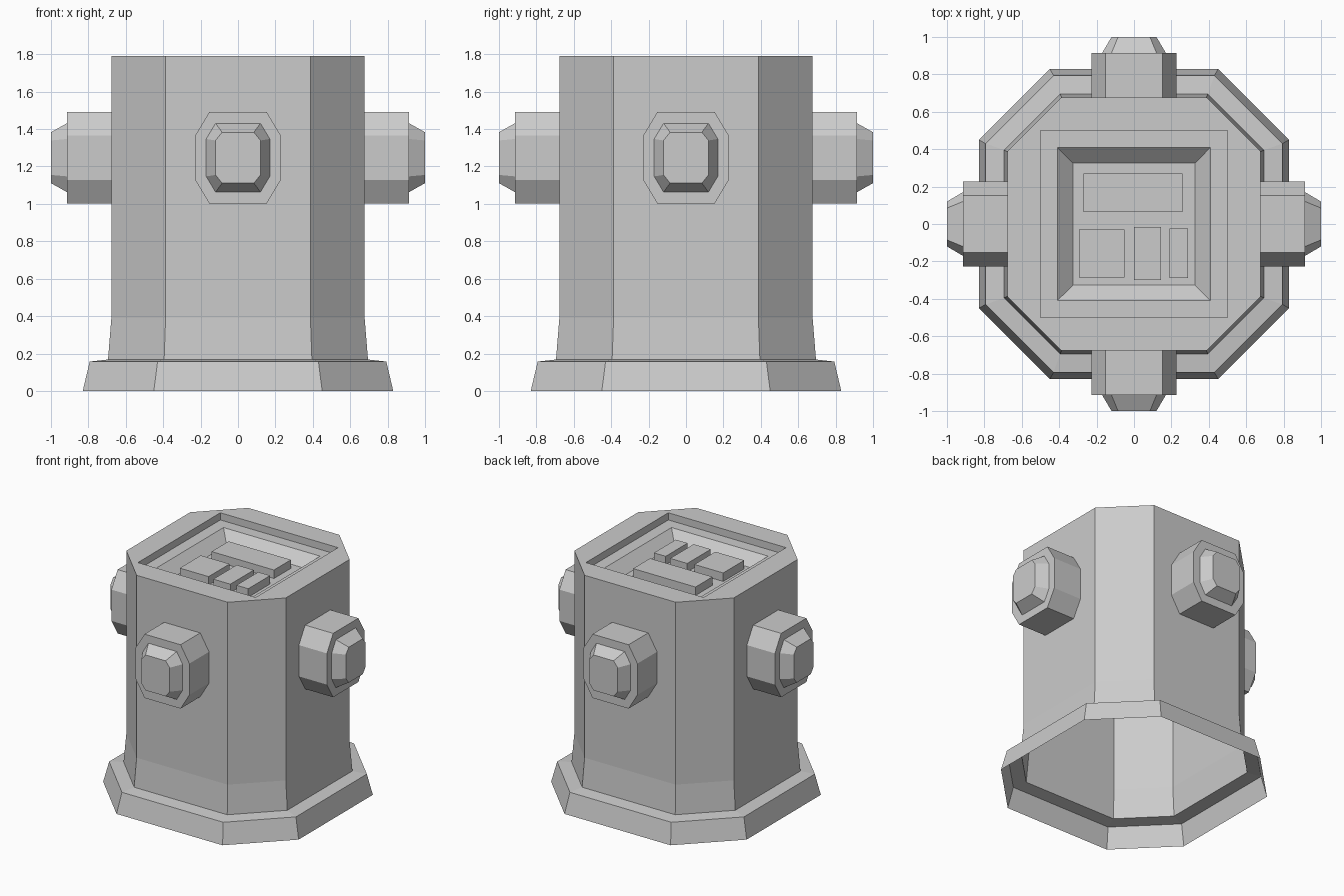
import bpy, bmesh
from math import radians
from mathutils import Matrix, Vector

if "Cube" in bpy.data.objects:
    bpy.data.objects.remove(bpy.data.objects["Cube"])


def octagon(hx, cx, hy, cy):
    """Counter-clockwise chamfered rectangle: half sizes h, half flat lengths c."""
    return [(cx, -hy), (hx, -cy), (hx, cy), (cx, hy),
            (-cx, hy), (-hx, cy), (-hx, -cy), (-cx, -hy)]


def loft(name, rings, cap=True, matrix=Matrix()):
    """Skin a stack of equal-length rings and optionally close the last one."""
    bm = bmesh.new()
    loops = [[bm.verts.new(matrix @ Vector(p)) for p in r] for r in rings]
    for a, b in zip(loops, loops[1:]):
        for i in range(len(a)):
            j = (i + 1) % len(a)
            bm.faces.new((a[i], a[j], b[j], b[i]))
    if cap:
        bm.faces.new(loops[-1])
    bmesh.ops.remove_doubles(bm, verts=bm.verts, dist=0.0005)
    mesh = bpy.data.meshes.new(name)
    bm.to_mesh(mesh)
    bm.free()
    obj = bpy.data.objects.new(name, mesh)
    bpy.context.collection.objects.link(obj)
    return obj


def level(h, c, z):
    return [(x, y, z) for x, y in octagon(h, c, h, c)]


# Flared base skirt, open underneath
loft("base_skirt", [level(0.83, 0.45, 0), level(0.793, 0.43, 0.157),
                    level(0.695, 0.395, 0.168)], cap=False)

# Octagonal body, flowing over the rim into the square recess and its floor
loft("body", [level(0.695, 0.395, 0.168), level(0.677, 0.387, 0.39),
              level(0.677, 0.387, 1.79),
              level(0.5, 0.5, 1.79), level(0.5, 0.5, 1.735),
              level(0.41, 0.41, 1.735), level(0.325, 0.325, 1.655)])

# Raised blocks on the recess floor: x0, x1, y0, y1
blocks = [(-0.27, 0.26, 0.065, 0.27), (-0.295, -0.05, -0.285, -0.03),
          (0.0, 0.145, -0.30, -0.015), (0.19, 0.29, -0.29, -0.025)]
for n, (x0, x1, y0, y1) in enumerate(blocks):
    loft(f"top_block_{n + 1}",
         [[(x0, y0, z), (x1, y0, z), (x1, y1, z), (x0, y1, z)] for z in (1.655, 1.72)])

# Four side nozzles: collar, then a tapered cap (depth, hx, cx, hz, cz)
sections = [(0.675, 0.228, 0.153, 0.245, 0.12), (0.915, 0.228, 0.153, 0.245, 0.12),
            (0.915, 0.17, 0.12, 0.184, 0.1), (1.0, 0.12, 0.085, 0.136, 0.092)]
nozzle = [[(u, -d, 1.247 + w) for u, w in octagon(hx, cx, hz, cz)]
          for d, hx, cx, hz, cz in sections]
for k, side in enumerate(("front", "right", "back", "left")):
    loft(f"{side}_nozzle", nozzle, matrix=Matrix.Rotation(radians(90 * k), 4, 'Z'))
